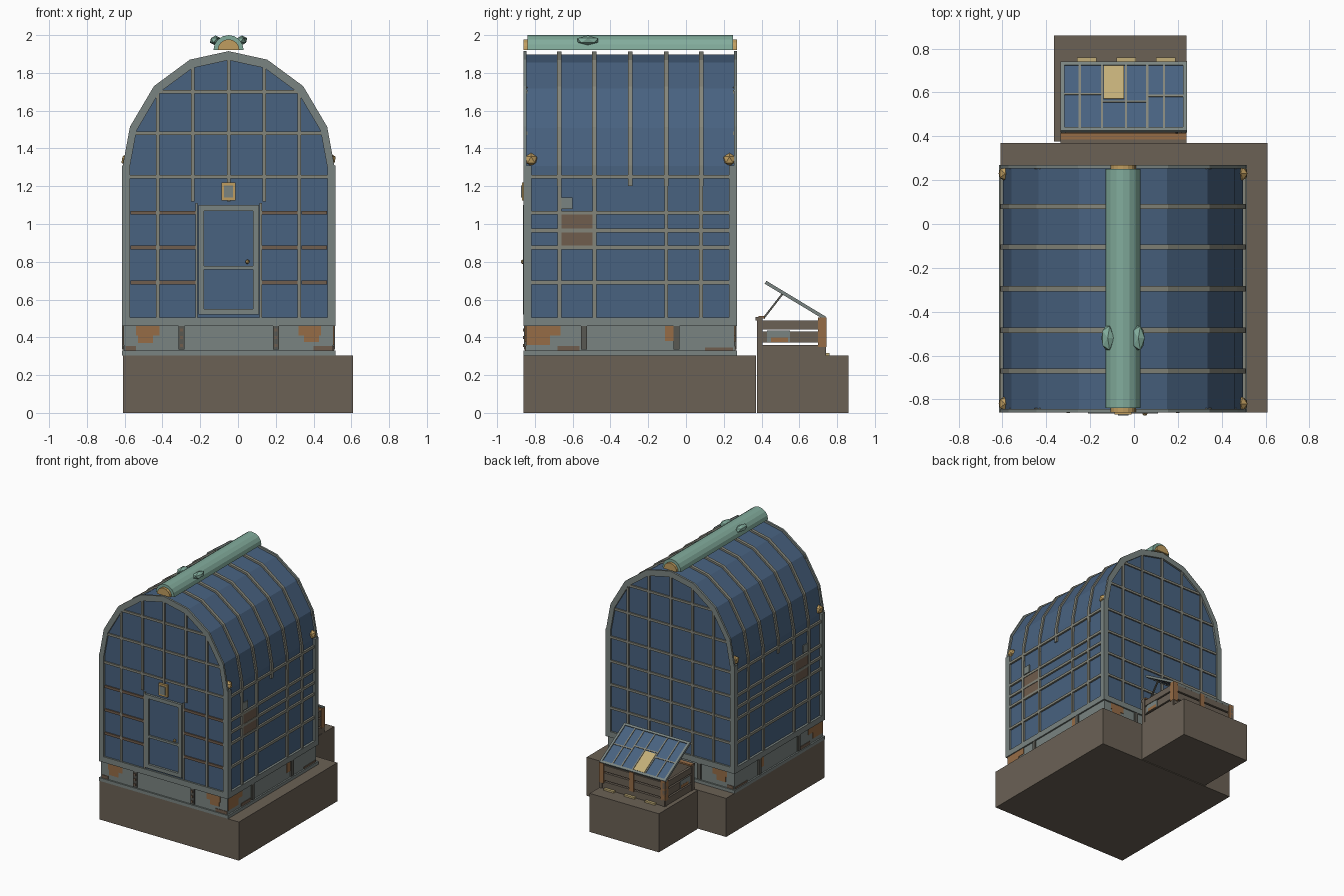
import bpy, bmesh, math
from mathutils import Matrix, Vector

if "Cube" in bpy.data.objects:
    bpy.data.objects.remove(bpy.data.objects["Cube"])


def material(name, r, g, b):
    lin = [((c / 255 + 0.055) / 1.055) ** 2.4 for c in (r, g, b)] + [1]
    m = bpy.data.materials.new(name)
    m.use_nodes = True
    m.diffuse_color = lin
    m.node_tree.nodes["Principled BSDF"].inputs["Base Color"].default_value = lin
    return m


GLASS = material("blue glass", 72, 98, 128)
FRAME = material("grey frame", 122, 132, 129)
BAR = material("warm grey bar", 132, 133, 122)
EARTH = material("earth brown", 107, 97, 85)
RUST = material("orange rust", 150, 108, 70)
OLDRUST = material("dull rust", 112, 93, 77)
GOLD = material("brass", 192, 158, 96)
COPPER = material("verdigris", 130, 172, 156)
TAN = material("tan board", 194, 174, 120)
IRON = material("dark iron", 88, 88, 82)


def finish(name, mat, bm):
    bmesh.ops.recalc_face_normals(bm, faces=bm.faces)
    mesh = bpy.data.meshes.new(name)
    bm.to_mesh(mesh)
    bm.free()
    mesh.materials.append(mat)
    ob = bpy.data.objects.new(name, mesh)
    bpy.context.collection.objects.link(ob)
    return ob


def boxes(name, mat, specs):
    """Each spec is x0, x1, y0, y1, z0, z1."""
    bm = bmesh.new()
    for x0, x1, y0, y1, z0, z1 in specs:
        mid = Vector((x0 + x1, y0 + y1, z0 + z1)) / 2
        size = Matrix.Diagonal((x1 - x0, y1 - y0, z1 - z0, 1))
        bmesh.ops.create_cube(bm, size=1, matrix=Matrix.Translation(mid) @ size)
    return finish(name, mat, bm)


def prism(name, mat, pts, y0, y1):
    """Extrude an x, z outline along y."""
    bm = bmesh.new()
    face = bm.faces.new([bm.verts.new((x, y0, z)) for x, z in pts])
    ext = bmesh.ops.extrude_face_region(bm, geom=[face])
    verts = [v for v in ext["geom"] if isinstance(v, bmesh.types.BMVert)]
    bmesh.ops.translate(bm, verts=verts, vec=(0, y1 - y0, 0))
    return finish(name, mat, bm)


def gem(name, mat, loc, size):
    bm = bmesh.new()
    m = Matrix.Translation(loc) @ Matrix.Diagonal((*size, 1))
    bmesh.ops.create_icosphere(bm, subdivisions=1, radius=1, matrix=m)
    return finish(name, mat, bm)


# House extents and roof curve
CX, HALF = -0.05, 0.565
Y0, Y1 = -0.86, 0.27
ROOF = [(0.56, 1.31), (0.522, 1.515), (0.395, 1.73), (0.205, 1.87), (0, 1.915)]


def arch(inset, foot):
    """Gambrel outline from the right foot over the ridge to the left foot."""
    half = [(0.56, foot)] + ROOF
    mid = Vector((0, 1.2))
    side = []
    for x, z in half:
        k = 1 - inset / 0.6
        side.append((x * k, mid.y + (z - mid.y) * k if z > 1.25 else z))
    return [(CX + x, z) for x, z in side] + [(CX - x, z) for x, z in side[-2::-1]]


def roof_z(dx):
    for (xa, za), (xb, zb) in zip(ROOF, ROOF[1:]):
        if xb <= abs(dx) <= xa:
            return za + (zb - za) * (xa - abs(dx)) / (xa - xb)
    return ROOF[0][1]


def roof_x(z):
    for (xa, za), (xb, zb) in zip(ROOF, ROOF[1:]):
        if za <= z <= zb:
            return xa + (xb - xa) * (z - za) / (zb - za)
    return ROOF[0][0]


# Ground blocks
boxes("ground_block", EARTH, [(-0.61, 0.61, Y0, 0.37, 0, 0.305)])
boxes("cold_frame_ground", EARTH, [(-0.365, 0.24, 0.377, 0.86, 0, 0.305)])

# Plinth, sill and corner posts
L, R = CX - HALF, CX + HALF
boxes("plinth", FRAME, [(L, R, Y0, Y1, 0.305, 0.33),
                        (L + 0.012, R - 0.012, Y0 + 0.012, Y1 - 0.012, 0.33, 0.46)])
boxes("sill", FRAME, [(L, R, Y0, Y1, 0.46, 0.505)])
boxes("corner_posts", FRAME, [(x, x + 0.042, y, y + 0.042, 0.5, 1.31)
                              for x in (L, R - 0.042) for y in (Y0, Y1 - 0.042)])

# Glass shell and end arches
prism("glass_shell", GLASS, arch(0.014, 0.5), Y0 + 0.014, Y1 - 0.014)
for name, y in (("front_arch", Y0), ("back_arch", Y1 - 0.016)):
    prism(name, FRAME, arch(0, 1.28) + arch(0.04, 1.28)[::-1], y, y + 0.016)

# Roof ribs and side wall bars
RIBS = [-0.67, -0.485, -0.295, -0.105, 0.08]
for i, y in enumerate(RIBS):
    prism("roof_rib_%d" % (i + 1), BAR, arch(0.002, 1.2) + arch(0.03, 1.2)[::-1], y - 0.012, y + 0.012)
side_bars = []
for x in (L + 0.004, R - 0.024):
    side_bars += [(x, x + 0.02, y - 0.01, y + 0.01, 0.5, 1.25) for y in RIBS if y != -0.295]
    side_bars += [(x, x + 0.02, Y0 + 0.02, Y1 - 0.02, z - 0.01, z + 0.01)
                  for z in (0.69, 0.875, 0.965, 1.06, 1.25)]
boxes("side_bars", BAR, side_bars)

# Replaced side panes
for name, x in (("right", L + 0.008), ("left", R - 0.015)):
    boxes(name + "_rusty_pane", OLDRUST, [(x, x + 0.007, -0.67, -0.495, 0.885, 1.05)])
    boxes(name + "_patch_pane", FRAME, [(x, x + 0.007, -0.66, -0.6, 1.08, 1.14)])

# Gable bars, front and back
UPRIGHTS = [-0.375, -0.19, 0, 0.19, 0.375]
front, back = [], []
for dx in UPRIGHTS:
    top = roof_z(dx) - 0.02
    x = CX + dx
    foot = 0.5 if abs(dx) > 0.3 else 1.12
    front.append((x - 0.009, x + 0.009, Y0 + 0.003, Y0 + 0.02, foot, top))
    back.append((x - 0.009, x + 0.009, Y1 - 0.02, Y1 - 0.003, 0.5, top))
for z in (0.69, 0.875, 1.06, 1.25, 1.48, 1.7):
    w = roof_x(z) - 0.01
    back.append((CX - w, CX + w, Y1 - 0.02, Y1 - 0.004, z - 0.009, z + 0.009))
    if z > 1.1:
        front.append((CX - w, CX + w, Y0 + 0.004, Y0 + 0.02, z - 0.009, z + 0.009))
boxes("front_bars", BAR, front)
boxes("back_bars", BAR, back)
boxes("front_rusty_bars", OLDRUST, [(xa, xb, Y0 + 0.005, Y0 + 0.02, z - 0.01, z + 0.01)
      for z in (0.69, 0.875, 1.06)
      for xa, xb in ((-0.57, -0.43), (-0.415, -0.225), (0.125, 0.32), (0.335, 0.47))])

# Door with knob and lamp
boxes("door_frame", FRAME, [(-0.21, -0.18, Y0 - 0.004, Y0 + 0.02, 0.52, 1.1),
                            (0.08, 0.11, Y0 - 0.004, Y0 + 0.02, 0.52, 1.1),
                            (-0.18, 0.08, Y0 - 0.004, Y0 + 0.02, 1.07, 1.1),
                            (-0.18, 0.08, Y0 - 0.004, Y0 + 0.02, 0.52, 0.55),
                            (-0.18, 0.08, Y0, Y0 + 0.02, 0.76, 0.778)])
boxes("door_jambs", BAR, [(x, x + 0.012, Y0 + 0.003, Y0 + 0.02, 0.5, 1.11) for x in (-0.226, 0.114)])
gem("door_knob", GOLD, (0.05, Y0 - 0.003, 0.8), (0.013, 0.013, 0.013))
boxes("lamp_plate", GOLD, [(-0.088, -0.012, Y0 - 0.008, Y0 + 0.01, 1.125, 1.22)])
boxes("lamp_glass", FRAME, [(-0.074, -0.026, Y0 - 0.014, Y0, 1.14, 1.205)])

# Plinth brackets and rust patches
G = 0.012
brackets, rust, stains = [], [], []
for ya, yb in ((Y0 + 0.002, Y0 + G), (Y1 - G, Y1 - 0.002)):
    brackets += [(x - 0.016, x + 0.016, ya, yb, 0.335, 0.46) for x in (-0.3, 0.2)]
for xa, xb in ((L + 0.002, L + G), (R - G, R - 0.002)):
    brackets += [(xa, xb, y - 0.016, y + 0.016, 0.335, 0.46) for y in (-0.54, -0.05)]
for ya, yb in ((Y0 + 0.008, Y0 + G), (Y1 - G, Y1 - 0.008)):
    rust += [(-0.54, -0.415, ya, yb, 0.41, 0.46), (-0.53, -0.45, ya, yb, 0.37, 0.41),
             (0.32, 0.44, ya, yb, 0.41, 0.46), (0.35, 0.43, ya, yb, 0.375, 0.41)]
    stains += [(-0.595, -0.54, ya, yb, 0.33, 0.355), (0.4, 0.5, ya, yb, 0.33, 0.355)]
for xa, xb in ((L + 0.008, L + G), (R - G, R - 0.008)):
    rust += [(xa, xb, -0.845, -0.665, 0.41, 0.46), (xa, xb, -0.845, -0.72, 0.36, 0.41),
             (xa, xb, -0.11, -0.06, 0.38, 0.46)]
    stains += [(xa, xb, -0.68, -0.565, 0.33, 0.355), (xa, xb, 0.1, 0.25, 0.33, 0.345)]
boxes("plinth_brackets", IRON, brackets)
boxes("plinth_rust", RUST, rust)
boxes("plinth_stains", OLDRUST, stains)
boxes("bracket_bolts", OLDRUST, [(x - 0.008, x + 0.008, Y0 - 0.003, Y0 + 0.004, z, z + 0.016)
                                 for x in (-0.3, 0.2) for z in (0.35, 0.39, 0.43)])


# Ridge cap, brass ends and vents
def half_round(r, z):
    return [(CX + r * math.cos(a * math.pi / 8), z + r * math.sin(a * math.pi / 8)) for a in range(9)]


prism("ridge_cap", COPPER, half_round(0.08, 1.92), -0.84, 0.25)
prism("ridge_brass_ends", GOLD, half_round(0.058, 1.92), Y0, Y1)
for name, s in (("right", -1), ("left", 1)):
    gem(name + "_ridge_vent", COPPER, (CX + s * 0.07, -0.52, 1.972), (0.032, 0.065, 0.026))
    for end, y in (("front", -0.82), ("back", 0.23)):
        gem("%s_%s_finial" % (end, name), GOLD, (CX + s * 0.537, y, 1.34), (0.034, 0.036, 0.036))

# Cold frame box with planked sides
BL, BR, BF, BB = -0.335, 0.24, 0.375, 0.74
planks = [(BL, BR, BF, BF + 0.03, 0.305, 0.5)]
for z0, z1 in ((0.305, 0.36), (0.372, 0.43), (0.442, 0.49)):
    planks += [(BL + 0.004, BL + 0.024, BF, BB, z0, z1), (BR - 0.024, BR - 0.004, BF, BB, z0, z1),
               (BL, BR, BB - 0.024, BB - 0.004, z0, z1)]
planks.append((BL, BR, BF - 0.008, BF + 0.03, 0.49, 0.508))
boxes("cold_frame_planks", EARTH, planks)
boxes("cold_frame_posts", RUST, [(BL, BL + 0.04, BB - 0.04, BB, 0.35, 0.505),
                                 (BR - 0.04, BR + 0.002, BB - 0.04, BB + 0.003, 0.35, 0.505),
                                 (-0.06, -0.02, BB - 0.03, BB, 0.35, 0.5),
                                 (BL, BR, BF + 0.01, BF + 0.04, 0.5, 0.512)])
boxes("cold_frame_soil", OLDRUST, [(BL + 0.02, BR - 0.02, BF + 0.02, BB - 0.02, 0.305, 0.34)])
boxes("side_plates", FRAME, [(x, x + 0.004, 0.43, 0.55, 0.375, 0.435) for x in (BL, BR - 0.004)])
boxes("side_plate_rust", RUST, [(x, x + 0.004, 0.45, 0.54, 0.375, 0.4) for x in (BL - 0.001, BR - 0.003)])
boxes("fallen_boards", TAN, [(x, x + 0.09, BB, BB + 0.02, 0.305, 0.318) for x in (-0.26, -0.08, 0.1)])

# Tilted lid
slope = math.atan2(0.19, 0.315)
LEN = 0.368
cols = [BL + 0.008, -0.247, -0.146, -0.036, 0.06, 0.137, BR - 0.008]
lid_bars = [(x - 0.005, x + 0.005, -LEN, 0, -0.006, 0.005) for x in cols[1:-1]]
for xa, xb, y in ((cols[0], cols[2], -0.17), (cols[2], cols[4], -0.21), (cols[4], cols[6], -0.18)):
    lid_bars.append((xa, xb, y - 0.005, y + 0.005, -0.006, 0.005))
rim = [(x - 0.009, x + 0.009, -LEN, 0, -0.01, 0.008) for x in (cols[0], cols[-1])]
rim += [(BL, BR, y, y + 0.018, -0.01, 0.008) for y in (-LEN, -0.018)]
lid = [boxes("lid_glass", GLASS, [(BL, BR, -LEN + 0.004, -0.004, -0.003, 0.001)]),
       boxes("lid_bars", BAR, lid_bars), boxes("lid_rim", FRAME, rim),
       boxes("lid_tan_pane", TAN, [(-0.14, -0.045, -0.196, -0.02, 0, 0.007)])]
for ob in lid:
    ob.matrix_world = Matrix.Translation((0, 0.737, 0.502)) @ Matrix.Rotation(-slope, 4, "X")

# Lid prop
prop = boxes("lid_prop", IRON, [(0.19, 0.2, -0.005, 0.005, 0, 0.165)])
prop.matrix_world = Matrix.Translation((0, 0.41, 0.5)) @ Matrix.Rotation(-0.66, 4, "X")
